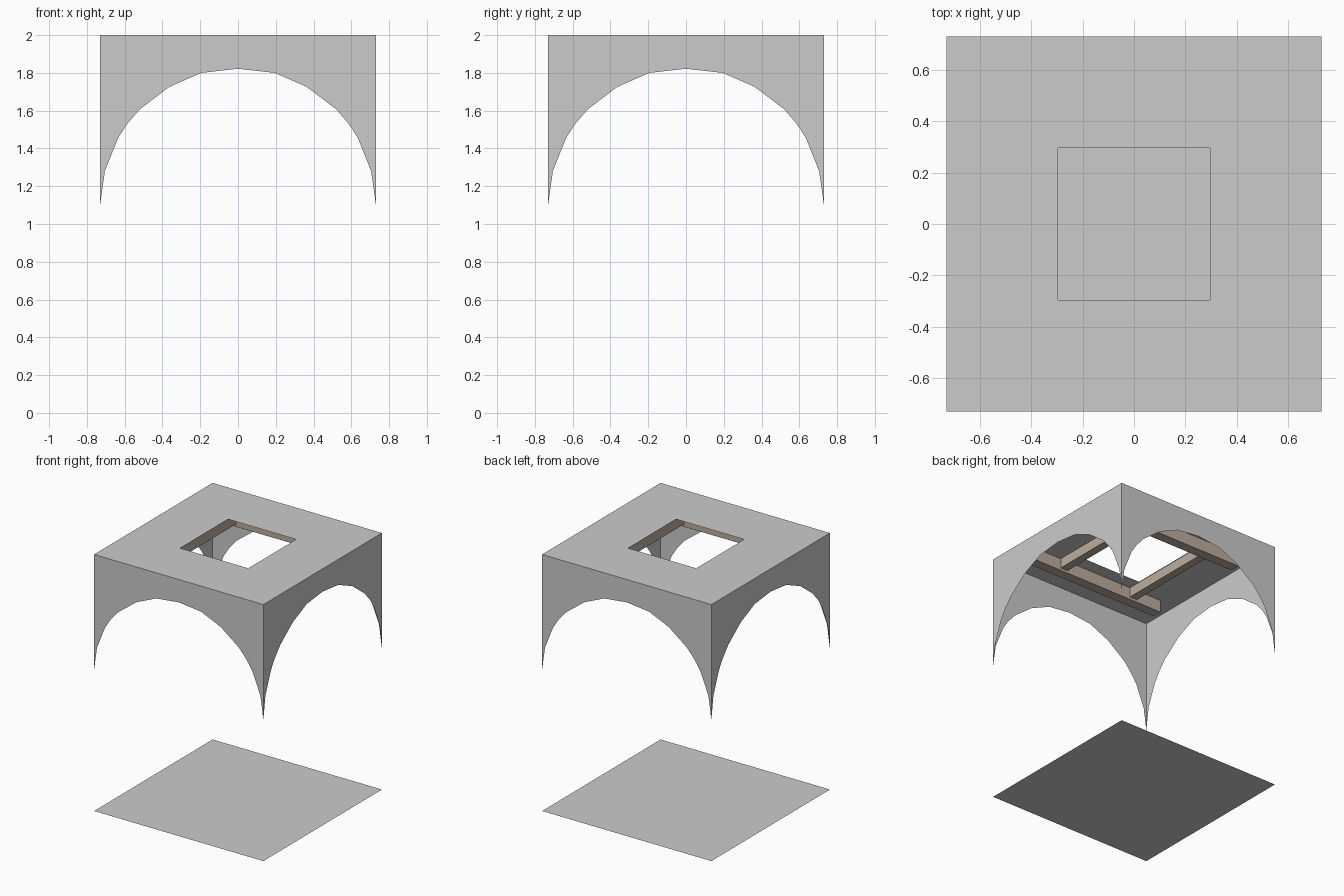
import bpy
import math
from mathutils import Matrix, Vector

if "Cube" in bpy.data.objects:
    bpy.data.objects.remove(bpy.data.objects["Cube"])

H = 0.73       # half width of the box
HOLE = 0.295   # half width of the roof opening
TOP = 2.0


def mesh_object(name, verts, faces):
    me = bpy.data.meshes.new(name)
    me.from_pydata(verts, [], faces)
    me.update()
    ob = bpy.data.objects.new(name, me)
    bpy.context.collection.objects.link(ob)
    return ob


def square(r, z):
    return [(-r, -r, z), (r, -r, z), (r, r, z), (-r, r, z)]


wood = bpy.data.materials.new("wood")
wood.diffuse_color = (0.50, 0.42, 0.34, 1)
wood.use_nodes = True
wood.node_tree.nodes["Principled BSDF"].inputs["Base Color"].default_value = wood.diffuse_color


def beam(name, x0, x1, y0, y1, z0, z1):
    bpy.ops.mesh.primitive_cube_add(size=1)
    ob = bpy.context.object
    ob.name = name
    ob.location = ((x0 + x1) / 2, (y0 + y1) / 2, (z0 + z1) / 2)
    ob.scale = (x1 - x0, y1 - y0, z1 - z0)
    ob.data.materials.append(wood)


# Arched sheet walls: one profile turned around the centre
half_arch = [(0.195, 1.80), (0.365, 1.725), (0.52, 1.607), (0.588, 1.528),
             (0.635, 1.455), (0.705, 1.28), (H, 1.10)]
arch = [(-x, z) for x, z in reversed(half_arch)] + [(0, 1.822)] + half_arch
outline = [Vector((x, -H, z)) for x, z in arch + [(H, TOP), (-H, TOP)]]
for i, side in enumerate(("front", "right", "back", "left")):
    turn = Matrix.Rotation(i * math.pi / 2, 3, 'Z')
    mesh_object(side + "_arch_wall", [turn @ p for p in outline],
                [list(range(len(outline)))])

# Roof sheet with square opening
mesh_object("roof", square(H, TOP) + square(HOLE, TOP),
            [(i, (i + 1) % 4, 4 + (i + 1) % 4, 4 + i) for i in range(4)])

# Floor sheet
mesh_object("floor", square(H, 0), [(0, 1, 2, 3)])

# Timber frame under the roof opening
for s, ew, ns in ((-1, "left", "front"), (1, "right", "back")):
    y = sorted((s * 0.40, s * 0.48))
    beam(ns + "_long_beam", -0.59, 0.59, y[0], y[1], 1.90, 1.997)
    x = sorted((s * 0.297, s * 0.362))
    beam(ew + "_short_beam", x[0], x[1], -0.40, 0.40, 1.92, 1.997)
